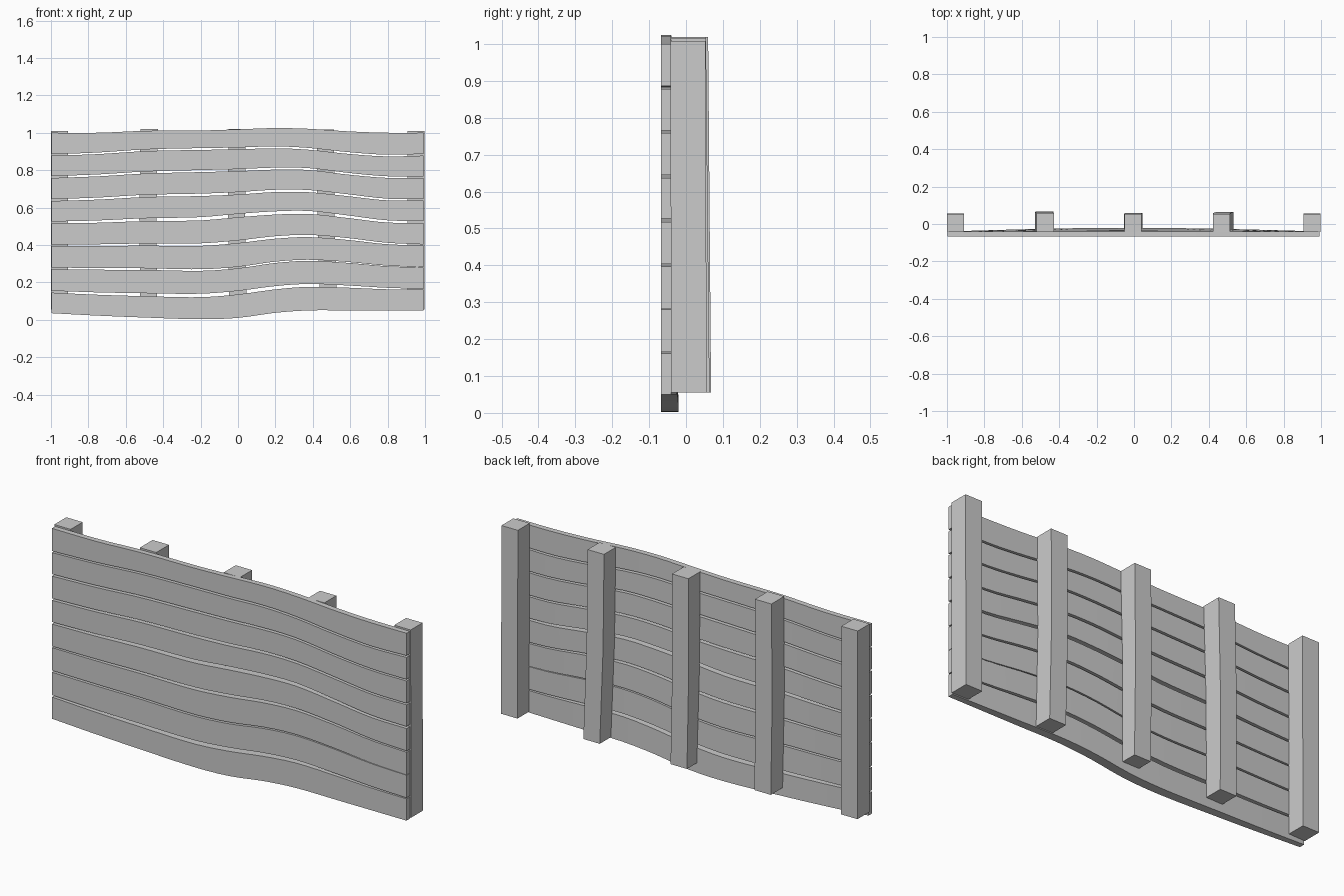
import bpy, bmesh
from math import pi, cos, radians

if "Cube" in bpy.data.objects:
    bpy.data.objects.remove(bpy.data.objects["Cube"])

# Wave profile of each seam between planks (rows bottom to top), sampled at XS
XS = [-1, -0.75, -0.5, -0.2, 0, 0.2, 0.38, 0.6, 0.8, 1]
SEAMS = [
    [.035, .022, .012, .003, .010, .037, .050, .050, .050, .050],
    [.150, .140, .134, .130, .145, .171, .184, .177, .167, .163],
    [.275, .272, .271, .266, .279, .307, .318, .306, .288, .281],
    [.399, .399, .402, .402, .417, .440, .448, .431, .408, .400],
    [.520, .525, .535, .540, .557, .571, .574, .550, .526, .522],
    [.640, .648, .662, .668, .676, .689, .688, .665, .643, .641],
    [.763, .772, .787, .795, .800, .808, .806, .780, .763, .762],
    [.881, .890, .906, .913, .916, .922, .914, .891, .878, .882],
    [1.00, 1.00, 1.01, 1.012, 1.018, 1.025, 1.021, 1.007, 1.00, 1.00]]
# Gap width of each seam: left, centre, right
GAPS = [(0, 0, 0), (.010, .019, .005), (.009, .008, .002), (.007, .014, .006), (.010, .018, .010),
        (.010, .013, .008), (.010, .011, .008), (.008, .010, .009), (0, 0, 0)]
FRONT, BACK = -0.068, -0.04


def sample(xs, vs, x):
    """Smooth interpolation through the samples."""
    n = len(xs)
    i = max(k for k in range(n - 1) if xs[k] <= x + 1e-6)

    def slope(k):
        a, b = max(k - 1, 0), min(k + 1, n - 1)
        return (vs[b] - vs[a]) / (xs[b] - xs[a])
    h = xs[i + 1] - xs[i]
    t = (x - xs[i]) / h
    return ((2*t**3 - 3*t**2 + 1) * vs[i] + (t**3 - 2*t**2 + t) * h * slope(i)
            + (3*t**2 - 2*t**3) * vs[i + 1] + (t**3 - t**2) * h * slope(i + 1))


def loft(name, rings, smooth=False):
    """Closed solid through a row of four-point rings."""
    bm = bmesh.new()
    loops = [[bm.verts.new(p) for p in r] for r in rings]
    for a, b in zip(loops, loops[1:]):
        for k in range(4):
            bm.faces.new((a[k], a[(k + 1) % 4], b[(k + 1) % 4], b[k]))
    bm.faces.new(loops[0])
    bm.faces.new(loops[-1][::-1])
    bmesh.ops.recalc_face_normals(bm, faces=bm.faces)
    me = bpy.data.meshes.new(name)
    bm.to_mesh(me)
    bm.free()
    ob = bpy.data.objects.new(name, me)
    bpy.context.collection.objects.link(ob)
    if smooth:
        bpy.context.view_layer.objects.active = ob
        ob.select_set(True)
        bpy.ops.object.shade_smooth_by_angle(angle=radians(30))
        ob.select_set(False)


def back_y(x, z):
    """Back of the planks swells slightly towards the bottom."""
    return BACK + 0.02 * max(0, 1 - z) * cos(pi * x / 2)


# Wavy horizontal planks
SEG = 32
for i in range(8):
    rings = []
    for s in range(SEG + 1):
        t = s / SEG
        x = -1 + 2 * t
        lo, hi = (sample(XS, SEAMS[k], x) + sign * sample([-1, 0, 1], GAPS[k], x) / 2
                  for k, sign in ((i, 1), (i + 1, -1)))
        px = x * 0.9945 - 0.0015
        rings.append([(px, FRONT, lo), (px, back_y(x, lo), lo),
                      (px, back_y(x, hi), hi), (px, FRONT, hi)])
    loft(f"plank_{i + 1}", rings, True)

# Upright posts: centre x at bottom, middle, top; back y at bottom, top; top height
POSTS = [((-.955, -.955, -.955), .056, .054, 1.008),
         ((-.477, -.482, -.475), .068, .060, 1.019),
         ((.000, -.008, -.005), .058, .054, 1.019),
         ((.485, .470, .468), .064, .054, 1.016),
         ((.952, .952, .952), .056, .053, 1.008)]
for i, (cx, yb, yt, top) in enumerate(POSTS):
    rings = []
    for k, x in enumerate(cx):
        t = k / 2
        z = 0.055 + (top - 0.055) * t
        y1 = yb + (yt - yb) * t
        y0 = back_y(x, z) - 0.002
        rings.append([(x - .046, y0, z), (x + .046, y0, z), (x + .046, y1, z), (x - .046, y1, z)])
    loft(f"post_{i + 1}", rings)
